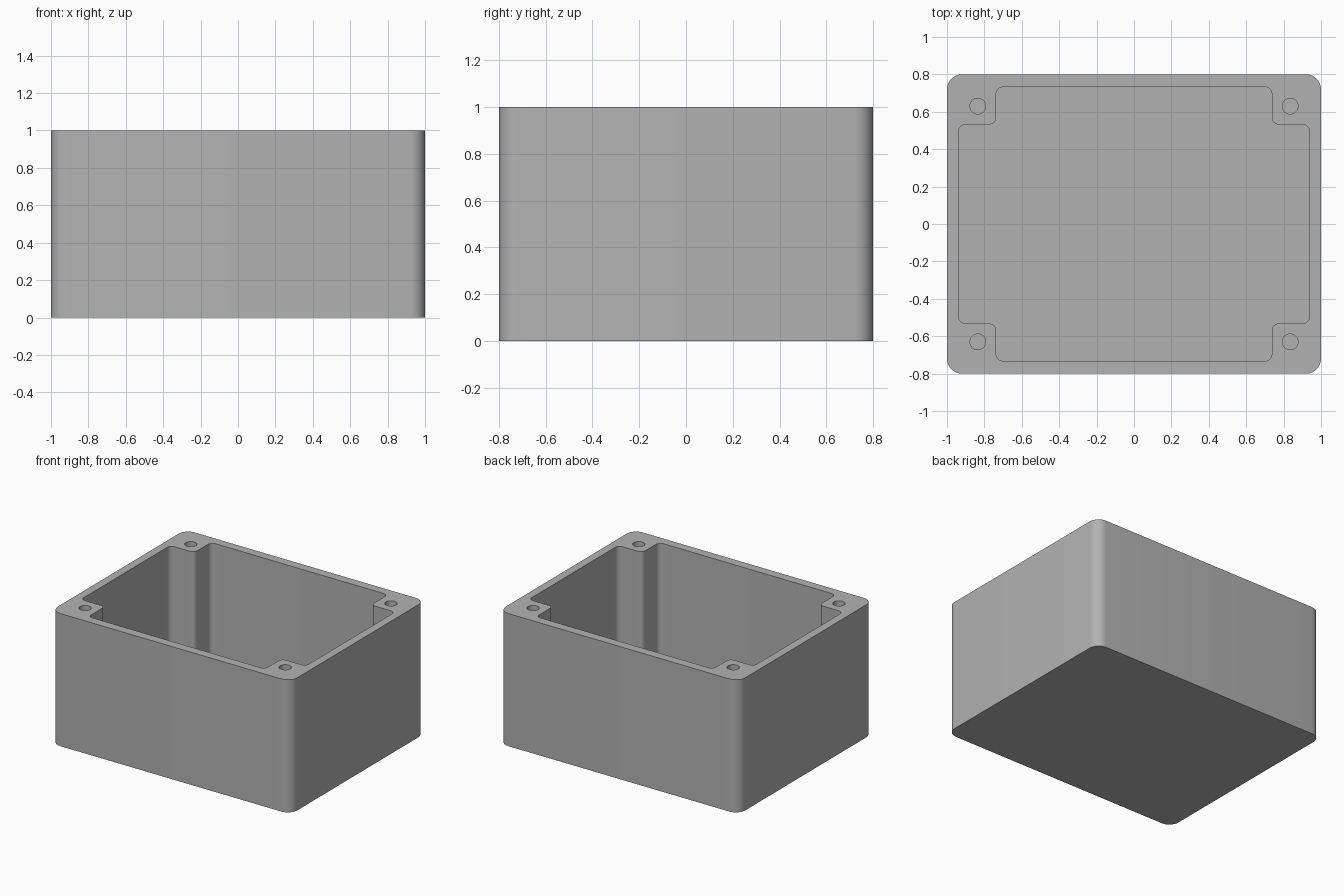
import bpy, bmesh, math
from mathutils import Vector

cube = bpy.data.objects.get("Cube")
if cube:
    bpy.data.objects.remove(cube, do_unlink=True)

GREY = (0.45, 0.45, 0.45, 1)
grey = bpy.data.materials.new("plain grey")
grey.use_nodes = True
grey.diffuse_color = GREY
grey.node_tree.nodes["Principled BSDF"].inputs["Base Color"].default_value = GREY


def rounded(points, radius, steps=8):
    """Replace each right-angled corner of an outline with an arc."""
    outline = []
    for i, p in enumerate(points):
        p = Vector(p)
        a = (Vector(points[i - 1]) - p).normalized() * radius
        b = (Vector(points[(i + 1) % len(points)]) - p).normalized() * radius
        for s in range(steps + 1):
            t = s / steps * math.pi / 2
            outline.append(p + a * (1 - math.sin(t)) + b * (1 - math.cos(t)))
    return outline


def prism(name, outline, bottom, top):
    """Extrude a flat outline between two heights."""
    bm = bmesh.new()
    face = bm.faces.new([bm.verts.new((p[0], p[1], bottom)) for p in outline])
    new = bmesh.ops.extrude_face_region(bm, geom=[face])["geom"]
    bmesh.ops.translate(bm, vec=(0, 0, top - bottom),
                        verts=[g for g in new if isinstance(g, bmesh.types.BMVert)])
    bmesh.ops.recalc_face_normals(bm, faces=bm.faces)
    mesh = bpy.data.meshes.new(name)
    bm.to_mesh(mesh)
    bm.free()
    mesh.materials.append(grey)
    obj = bpy.data.objects.new(name, mesh)
    bpy.context.collection.objects.link(obj)
    return obj


def cut(target, cutter):
    mod = target.modifiers.new(cutter.name, "BOOLEAN")
    mod.operation, mod.solver, mod.object = "DIFFERENCE", "EXACT", cutter
    cutter.hide_render = True
    cutter.hide_set(True)


CORNERS = [(1, 1), (-1, 1), (-1, -1), (1, -1)]

# Outer block with rounded upright edges
box = prism("enclosure_body", rounded([(x, 0.8 * y) for x, y in CORNERS], 0.08), 0, 1)

# Cavity outline steps inward around the four corner posts
WALL_X, WALL_Y, POST_X, POST_Y = 0.938, 0.732, 0.737, 0.532
cavity_outline = []
for x, y in CORNERS:
    step = [(x * WALL_X, y * POST_Y), (x * POST_X, y * POST_Y), (x * POST_X, y * WALL_Y)]
    cavity_outline += step if x * y > 0 else step[::-1]
cutters = [prism("cavity_cutter", rounded(cavity_outline, 0.037), 0.067, 1.1)]

# Screw holes in the posts
for x, y in CORNERS:
    ring = [(0.835 * x + 0.042 * math.cos(a), 0.63 * y + 0.042 * math.sin(a))
            for a in (math.tau * i / 32 for i in range(32))]
    cutters.append(prism("screw_hole_cutter", ring, 0.5, 1.1))

for cutter in cutters:
    cut(box, cutter)

# Bake the cuts, then drop the helpers
bpy.context.view_layer.objects.active = box
box.select_set(True)
for mod in list(box.modifiers):
    bpy.ops.object.modifier_apply(modifier=mod.name)
for cutter in cutters:
    bpy.data.objects.remove(cutter, do_unlink=True)
bpy.ops.object.shade_smooth_by_angle(angle=math.radians(30))
